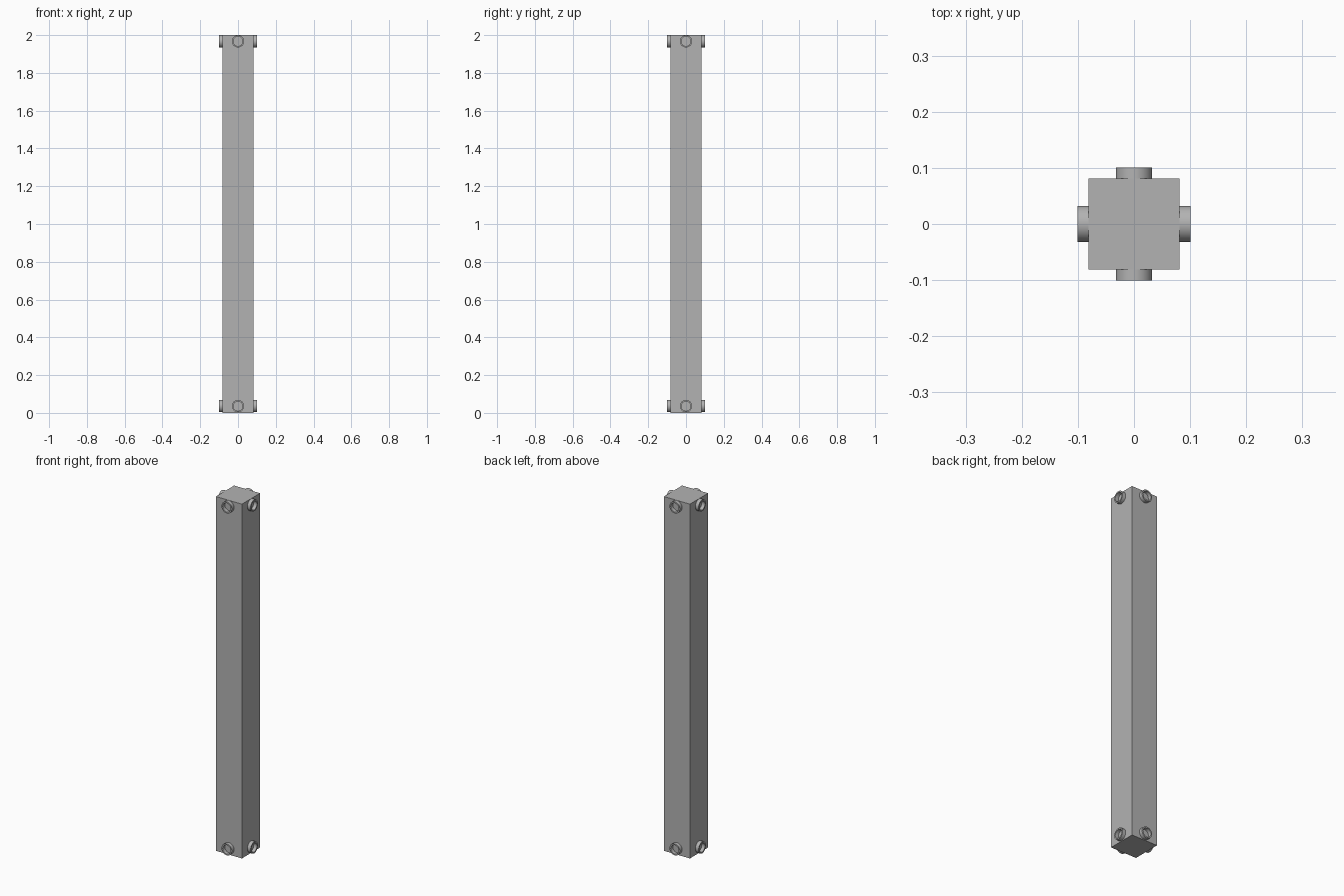
import bpy, bmesh, math
from mathutils import Matrix

cube = bpy.data.objects.get("Cube")
if cube:
    bpy.data.objects.remove(cube, do_unlink=True)

HALF = 0.081      # half width of the column
REACH = 0.101     # outer end of each stud
R_OUT, R_IN = 0.0325, 0.025
SEGMENTS = 24

grey = bpy.data.materials.new("light_grey")
grey.use_nodes = True
colour = (0.45, 0.45, 0.45, 1)
grey.diffuse_color = colour
grey.node_tree.nodes["Principled BSDF"].inputs["Base Color"].default_value = colour


def add_object(name, bm):
    bmesh.ops.recalc_face_normals(bm, faces=bm.faces[:])
    mesh = bpy.data.meshes.new(name)
    bm.to_mesh(mesh)
    bm.free()
    mesh.materials.append(grey)
    obj = bpy.data.objects.new(name, mesh)
    bpy.context.collection.objects.link(obj)
    return obj


# Square column
bm = bmesh.new()
bmesh.ops.create_cube(bm, size=1)
bmesh.ops.scale(bm, vec=(2 * HALF, 2 * HALF, 2), verts=bm.verts)
bmesh.ops.translate(bm, vec=(0, 0, 1), verts=bm.verts)
add_object("column", bm)


def hollow_stud(name, angle, z):
    """Open ring standing out from one column face."""
    bm = bmesh.new()
    loops = []
    for r, y in ((R_OUT, -HALF), (R_OUT, -REACH), (R_IN, -REACH), (R_IN, -HALF)):
        loops.append([bm.verts.new((r * math.cos(a), y, r * math.sin(a)))
                      for a in (math.tau * i / SEGMENTS for i in range(SEGMENTS))])
    for a, b in zip(loops, loops[1:]):
        for i in range(SEGMENTS):
            j = (i + 1) % SEGMENTS
            bm.faces.new((a[i], a[j], b[j], b[i]))
    turn = Matrix.Translation((0, 0, z)) @ Matrix.Rotation(angle, 4, 'Z')
    bmesh.ops.transform(bm, matrix=turn, verts=bm.verts)
    obj = add_object(name, bm)
    bpy.ops.object.select_all(action='DESELECT')
    obj.select_set(True)
    bpy.context.view_layer.objects.active = obj
    bpy.ops.object.shade_smooth_by_angle(angle=math.radians(35))


# Four studs near each end
for level, z in (("lower", 0.036), ("upper", 1.967)):
    for i, side in enumerate(("front", "left", "back", "right")):
        hollow_stud(f"{level}_{side}_stud", i * math.pi / 2, z)
